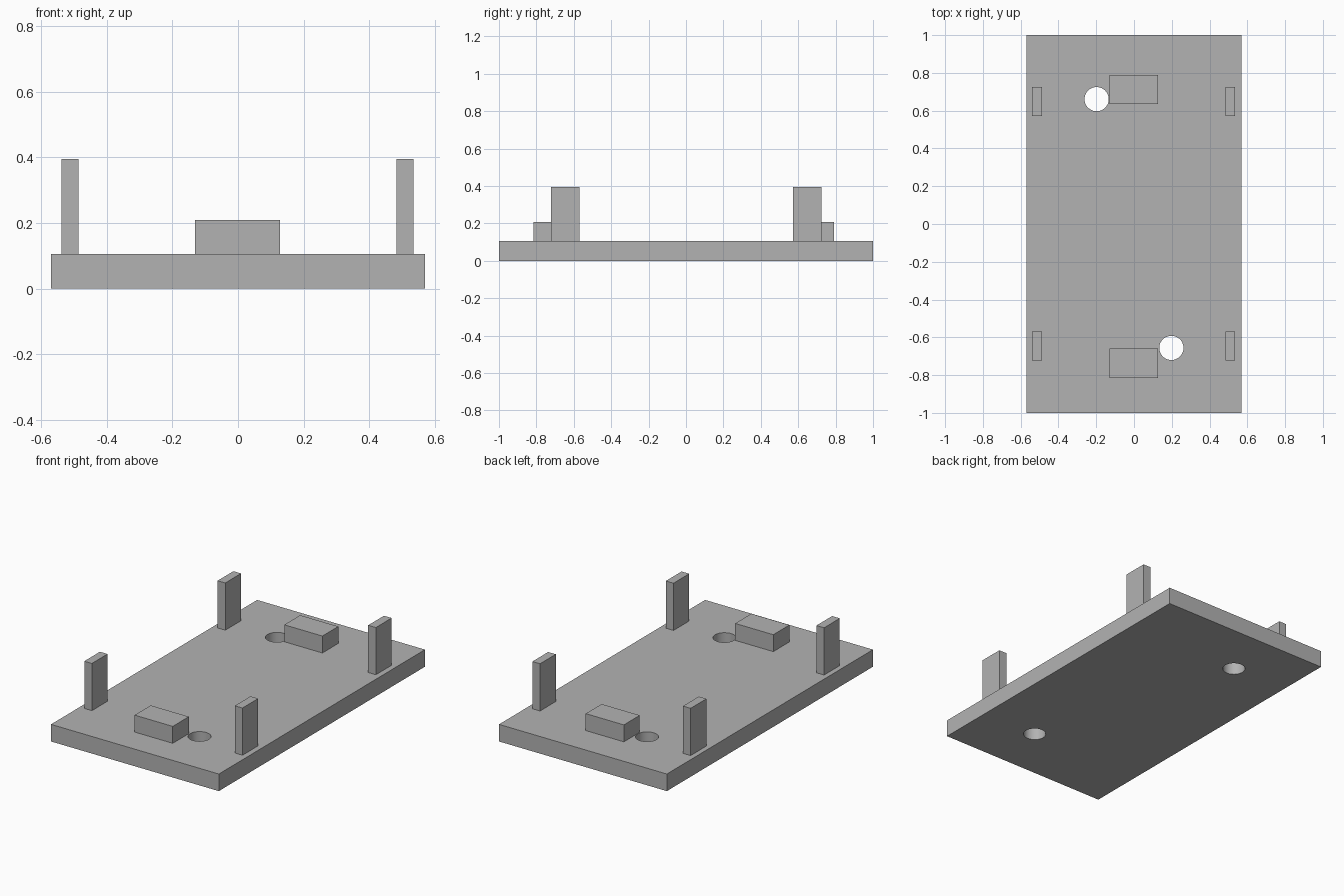
import bpy
import math

cube = bpy.data.objects.get("Cube")
if cube:
    bpy.data.objects.remove(cube, do_unlink=True)

# Single grey material
grey = bpy.data.materials.new("plain grey")
grey.use_nodes = True
colour = (0.45, 0.45, 0.45, 1)
grey.diffuse_color = colour
grey.node_tree.nodes["Principled BSDF"].inputs["Base Color"].default_value = colour

PLATE_TOP = 0.105


def box(name, x, y, z):
    """Box spanning the given (low, high) range on each axis."""
    ranges = (x, y, z)
    bpy.ops.mesh.primitive_cube_add(size=1, location=[(a + b) / 2 for a, b in ranges])
    ob = bpy.context.object
    ob.name = name
    ob.scale = [b - a for a, b in ranges]
    bpy.ops.object.transform_apply(location=False, rotation=False, scale=True)
    ob.data.materials.append(grey)
    return ob


def drill(target, x, y, radius):
    """Cut a round through-hole in the target."""
    bpy.ops.mesh.primitive_cylinder_add(vertices=64, radius=radius, depth=1, location=(x, y, 0))
    cutter = bpy.context.object
    cutter.hide_render = True
    cutter.data.materials.append(grey)
    mod = target.modifiers.new("hole", 'BOOLEAN')
    mod.operation = 'DIFFERENCE'
    mod.solver = 'EXACT'
    mod.object = cutter
    bpy.ops.object.select_all(action='DESELECT')
    target.select_set(True)
    bpy.context.view_layer.objects.active = target
    bpy.ops.object.modifier_apply(modifier=mod.name)
    bpy.data.objects.remove(cutter, do_unlink=True)


# Base plate with two diagonal holes
plate = box("base_plate", (-0.57, 0.57), (-1, 1), (0, PLATE_TOP))
drill(plate, -0.198, 0.661, 0.064)
drill(plate, 0.198, -0.656, 0.064)
bpy.ops.object.shade_smooth_by_angle(angle=math.radians(30))

# Corner posts
for end, y in (("front", (-0.722, -0.57)), ("back", (0.572, 0.725))):
    for side, x in (("right", (-0.539, -0.487)), ("left", (0.484, 0.536))):
        box(f"{end}_{side}_post", x, y, (PLATE_TOP, 0.395))

# Low support blocks
for end, y in (("front", (-0.816, -0.66)), ("back", (0.636, 0.79))):
    box(f"{end}_block", (-0.131, 0.128), y, (PLATE_TOP, 0.209))
